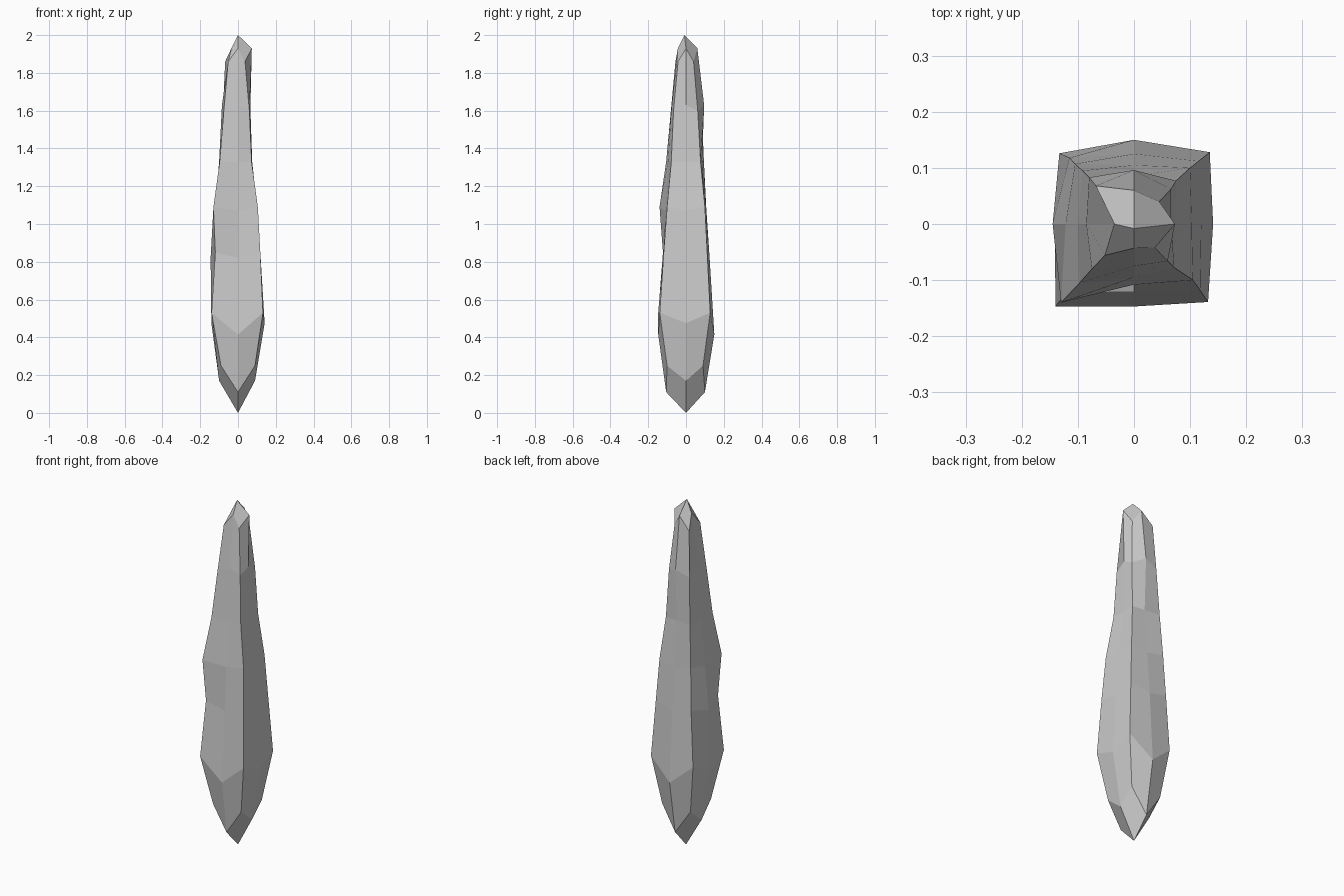
import bpy, bmesh

if "Cube" in bpy.data.objects:
    bpy.data.objects.remove(bpy.data.objects["Cube"])

# Each corner: (x, y) from the lowest ring to the highest
CORNER_Z = [.25, .53, .85, 1.09, 1.33, 1.60, 1.86]
CORNERS = [
    [(-.09, -.10), (-.14, -.147), (-.12, -.122), (-.13, -.14), (-.097, -.105), (-.075, -.08), (-.052, -.056)],
    [(.09, -.10), (.132, -.139), (.118, -.118), (.105, -.10), (.072, -.078), (.06, -.066), (.037, -.042)],
    [(.09, .09), (.135, .128), (.115, .112), (.10, .10), (.075, .077), (.066, .062), (.045, .04)],
    [(-.095, .095), (-.133, .126), (-.115, .118), (-.105, .107), (-.092, .095), (-.08, .083), (-.068, .068)],
]
# Mid-side ridges: outward distance per ring (front, right, back, left)
MIDS = [
    [.105, .147, .120, .108, .095, .075, .043],
    [.090, .141, .120, .103, .072, .066, .073],
    [.100, .150, .125, .105, .085, .096, .060],
    [.100, .141, .145, .122, .100, .085, .035],
]
DIRS = [(0, -1), (1, 0), (0, 1), (-1, 0)]
MID_Z = [.14, .445, .82, 1.07, 1.33, 1.63, 1.93]

bm = bmesh.new()
corners = [[bm.verts.new((x, y, z)) for (x, y), z in zip(col, CORNER_Z)] for col in CORNERS]
mids = []
for k, (col, (dx, dy)) in enumerate(zip(MIDS, DIRS)):
    # lower side ridges sit slightly higher than front and back ones
    shift = .03 if k % 2 else -.03
    mids.append([bm.verts.new((dx * r, dy * r, z + (shift if i < 2 else 0)))
                 for i, (r, z) in enumerate(zip(col, MID_Z))])
base = bm.verts.new((0, 0, 0))
tip = bm.verts.new((0, -.008, 2))

# Walls between neighbouring ridges, kite facets at both ends
for k in range(4):
    before, corner, after = mids[k - 1], corners[k], mids[k]
    for a, b in ((before, corner), (corner, after)):
        for i in range(6):
            bm.faces.new((a[i], b[i], b[i + 1], a[i + 1]))
    bm.faces.new((base, after[0], corner[0], before[0]))
    bm.faces.new((tip, before[-1], corner[-1], after[-1]))
bmesh.ops.recalc_face_normals(bm, faces=bm.faces)

mesh = bpy.data.meshes.new("crystal_shard")
bm.to_mesh(mesh)
bm.free()
bpy.context.collection.objects.link(bpy.data.objects.new("crystal_shard", mesh))
